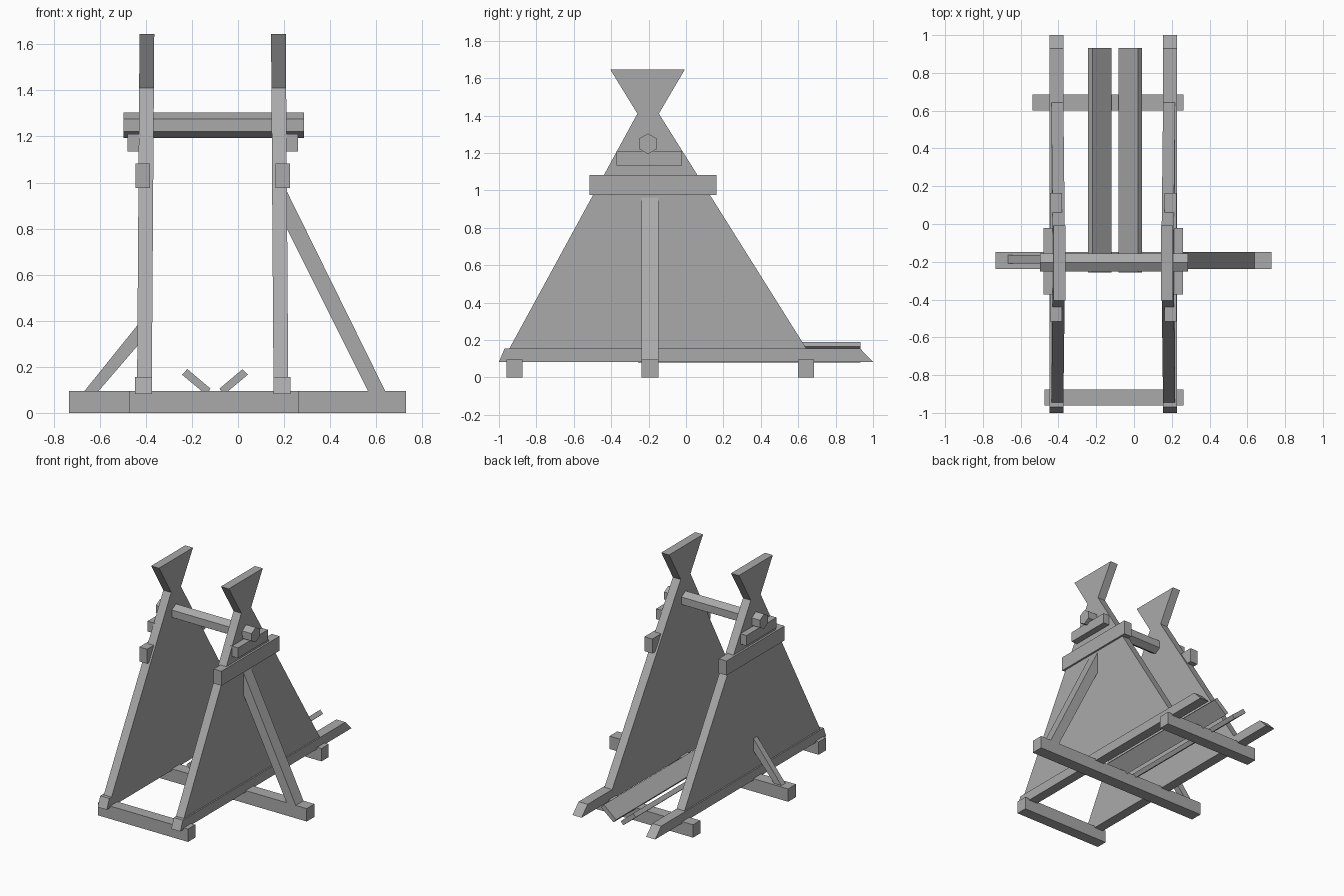
import bpy, bmesh
from math import cos, sin, pi
from mathutils import Vector

cube = bpy.data.objects.get("Cube")
if cube:
    bpy.data.objects.remove(cube)

wood = bpy.data.materials.new("grey wood")
wood.use_nodes = True
GREY = (0.4, 0.4, 0.4, 1)
wood.diffuse_color = GREY
wood.node_tree.nodes["Principled BSDF"].inputs["Base Color"].default_value = GREY

MID = -0.11      # plane midway between the two side frames
SIDES = (("left", 1), ("right", -1))


def prism(name, start, end):
    """Join two matching outlines into a closed solid."""
    bm = bmesh.new()
    a = [bm.verts.new(p) for p in start]
    b = [bm.verts.new(p) for p in end]
    bm.faces.new(a)
    bm.faces.new(b[::-1])
    for i in range(len(a)):
        j = (i + 1) % len(a)
        bm.faces.new((a[i], b[i], b[j], a[j]))
    bmesh.ops.recalc_face_normals(bm, faces=bm.faces)
    mesh = bpy.data.meshes.new(name)
    bm.to_mesh(mesh)
    bm.free()
    mesh.materials.append(wood)
    obj = bpy.data.objects.new(name, mesh)
    bpy.context.collection.objects.link(obj)
    return obj


def along_x(name, profile, x0, x1, lean=0.0):
    """Extrude a (y, z) profile along x, shifting it by lean per unit height."""
    return prism(name, *[[Vector((x + lean * z, y, z)) for y, z in profile] for x in (x0, x1)])


def along_y(name, profile, y0, y1):
    """Extrude an (x, z) profile along y."""
    return prism(name, *[[Vector((x, y, z)) for x, z in profile] for y in (y0, y1)])


def rect(y0, y1, z0, z1):
    return [(y0, z0), (y1, z0), (y1, z1), (y0, z1)]


# Ground beams
along_x("front_beam", rect(-0.96, -0.875, 0, 0.095), -0.473, 0.263)
along_x("middle_beam", rect(-0.238, -0.147, 0, 0.095), -0.733, 0.729)
along_x("rear_beam", rect(0.6, 0.685, 0, 0.095), -0.537, 0.263)

# Side frames: rail, leaning wall with a flared top, and two outer blocks
rail = [(-1, 0.083), (1, 0.083), (0.93, 0.155), (-0.97, 0.155)]
wall = [(-0.963, 0.12), (0.665, 0.12), (-0.145, 1.41), (-0.007, 1.645),
        (-0.404, 1.645), (-0.26, 1.41)]
for side, s in SIDES:
    along_x(side + "_rail", rail, MID + s * 0.264, MID + s * 0.338)
    along_x(side + "_wall", wall, MID + s * 0.265, MID + s * 0.329, -s * 0.007)
    along_x(side + "_lower_block", rect(-0.516, 0.163, 0.976, 1.083),
            MID + s * 0.272, MID + s * 0.336)
    along_x(side + "_upper_block", rect(-0.372, -0.021, 1.134, 1.21),
            MID + s * 0.31, MID + s * 0.37)

# Six-sided axle
hexagon = [(-0.203 + 0.055 * sin(i * pi / 3), 1.249 + 0.055 * cos(i * pi / 3)) for i in range(6)]
along_x("axle", hexagon, -0.497, 0.287)

# Diagonal struts
along_y("left_strut", [(0.208, 0.807), (0.208, 0.97), (0.64, 0.093), (0.565, 0.093)],
        -0.238, -0.147)
along_y("right_strut", [(-0.433, 0.295), (-0.433, 0.385), (-0.668, 0.093), (-0.607, 0.093)],
        -0.21, -0.165)

# Tilted planks forming a trough
plank = [(0.12, 0.19), (0.143, 0.166), (0.04, 0.08), (0.019, 0.105)]
for side, s in SIDES:
    along_y(side + "_trough_plank", [(-0.1 + s * x, z) for x, z in plank], -0.257, 0.933)
